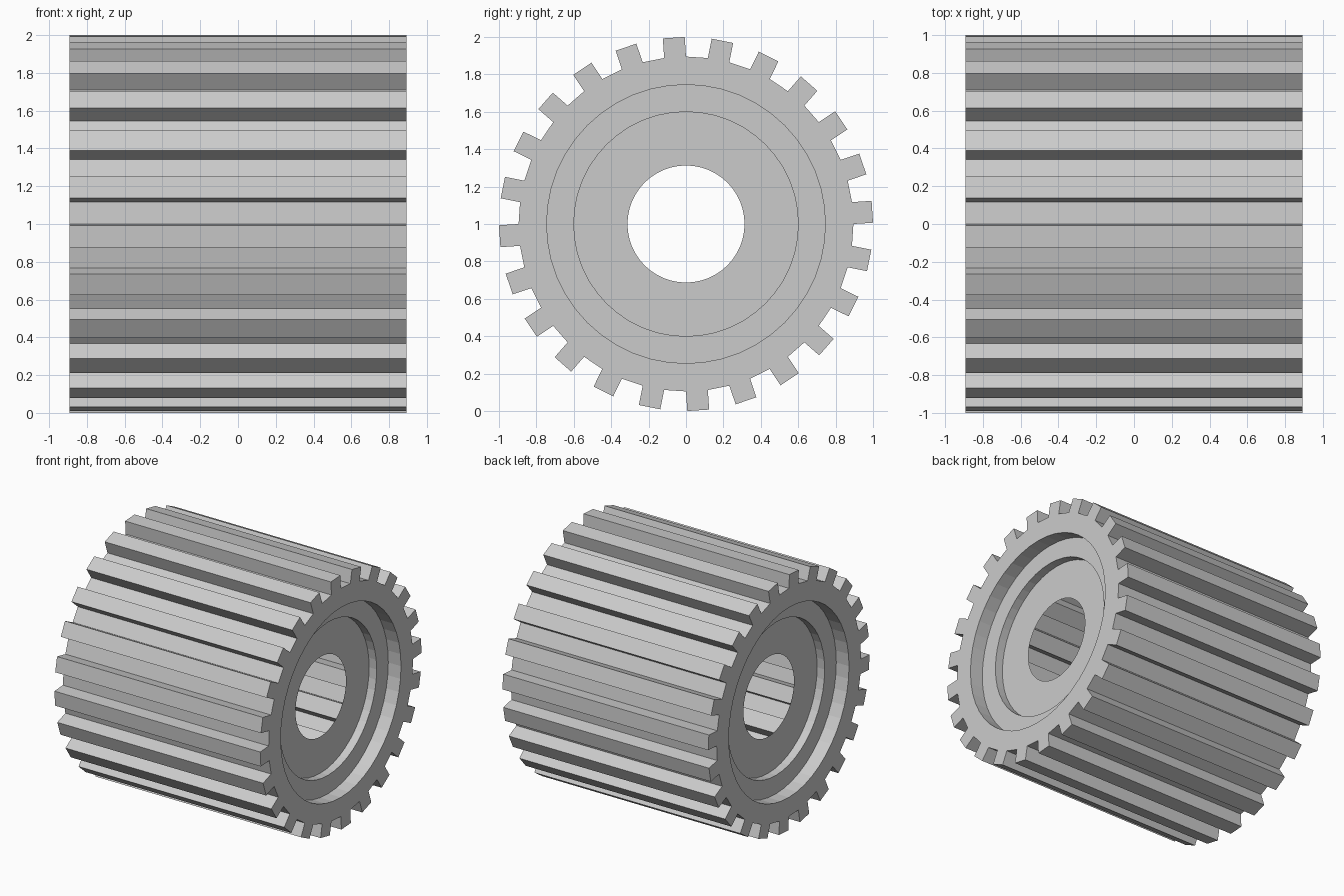
import bpy, bmesh
from math import sin, cos, pi, sqrt

if "Cube" in bpy.data.objects:
    bpy.data.objects.remove(bpy.data.objects["Cube"])

SEG = 48          # sides of every ring; every other root facet carries a tooth
HALF = 0.893      # half width along x
ROOT = 0.895      # root radius
TIP = 1.0         # tooth corner radius

bm = bmesh.new()


def ring(x, r):
    return [bm.verts.new((x, r * cos(2 * pi * i / SEG), 1 + r * sin(2 * pi * i / SEG)))
            for i in range(SEG)]


def bridge(a, b):
    for i in range(SEG):
        j = (i + 1) % SEG
        bm.faces.new((a[i], a[j], b[j], b[i]))


# End plates: rim, first step, second step, open centre hole (hollow shell)
roots = []
for s in (-1, 1):
    profile = [(HALF, ROOT), (HALF, 0.745), (HALF - 0.11, 0.745),
               (HALF - 0.11, 0.6), (HALF - 0.175, 0.6), (HALF - 0.175, 0.313)]
    rings = [ring(s * x, r) for x, r in profile]
    for a, b in zip(rings, rings[1:]):
        bridge(a, b)
    roots.append(rings[0])

# Root facets and straight-sided teeth
half_w = ROOT * sin(pi / SEG)
height = sqrt(TIP ** 2 - half_w ** 2) - ROOT * cos(pi / SEG)
left, right = roots
for i in range(SEG):
    j = (i + 1) % SEG
    base = [left[i], left[j], right[j], right[i]]
    if i % 2:
        bm.faces.new(base)
        continue
    a = 2 * pi * (i + 0.5) / SEG
    tip = [bm.verts.new((v.co.x, v.co.y + height * cos(a), v.co.z + height * sin(a)))
           for v in base]
    bm.faces.new(tip)
    for k in range(4):
        m = (k + 1) % 4
        bm.faces.new((base[k], base[m], tip[m], tip[k]))

bmesh.ops.recalc_face_normals(bm, faces=bm.faces)
# Outward check on a tooth tip
tip_face = max(bm.faces, key=lambda f: f.calc_center_median().z)
if tip_face.normal.z < 0:
    bmesh.ops.reverse_faces(bm, faces=bm.faces)

mesh = bpy.data.meshes.new("gear_wheel")
bm.to_mesh(mesh)
bm.free()
bpy.context.collection.objects.link(bpy.data.objects.new("gear_wheel", mesh))
